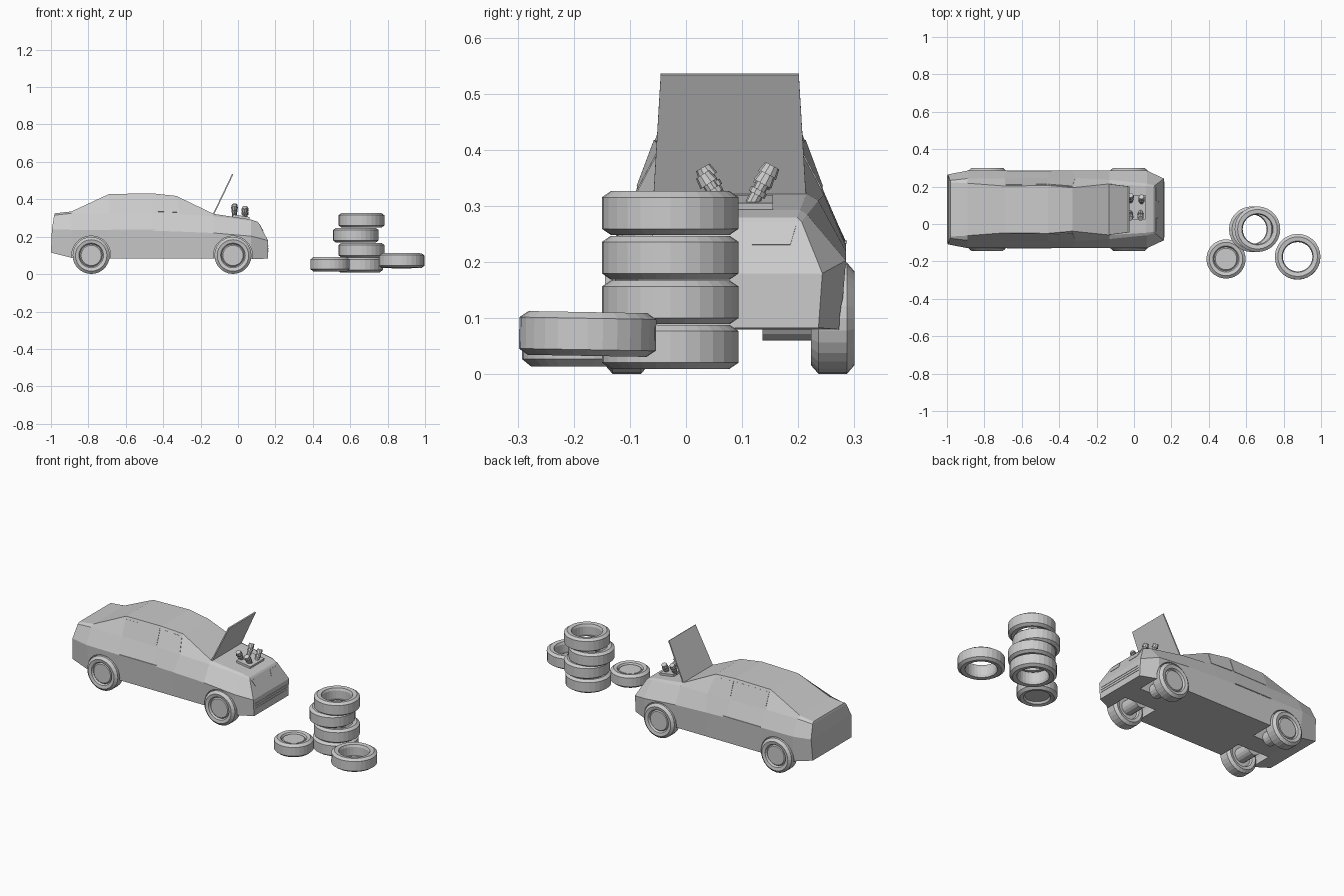
import bpy, bmesh, math
from mathutils import Vector

if "Cube" in bpy.data.objects:
    bpy.data.objects.remove(bpy.data.objects["Cube"], do_unlink=True)

CY = 0.078            # centre line of the car
WHEEL_X = (-0.785, -0.027)

grey = bpy.data.materials.new("plain grey")
grey.use_nodes = True
grey.diffuse_color = (0.6, 0.6, 0.6, 1)
grey.node_tree.nodes["Principled BSDF"].inputs["Base Color"].default_value = (0.6, 0.6, 0.6, 1)


def finish(name, bm, loc=(0, 0, 0), rot=(0, 0, 0)):
    bmesh.ops.remove_doubles(bm, verts=bm.verts, dist=1e-5)
    bmesh.ops.recalc_face_normals(bm, faces=bm.faces)
    mesh = bpy.data.meshes.new(name)
    bm.to_mesh(mesh)
    bm.free()
    mesh.materials.append(grey)
    ob = bpy.data.objects.new(name, mesh)
    ob.location, ob.rotation_euler = loc, rot
    bpy.context.collection.objects.link(ob)
    return ob


def lathe(name, profile, loc, rot=(0, 0, 0), n=28, closed=False):
    bm = bmesh.new()
    rings = [[bm.verts.new((r * math.cos(math.tau * i / n), r * math.sin(math.tau * i / n), z))
              for i in range(n)] for r, z in profile]
    pairs = list(zip(rings, rings[1:]))
    if closed:
        pairs.append((rings[-1], rings[0]))
    for a, b in pairs:
        for i in range(n):
            j = (i + 1) % n
            bm.faces.new((a[i], a[j], b[j], b[i]))
    bmesh.ops.dissolve_degenerate(bm, dist=1e-6, edges=bm.edges)
    return finish(name, bm, loc, rot)


def rod(name, a, b, radius, n=10, radius2=None):
    a, b = Vector(a), Vector(b)
    bm = bmesh.new()
    bmesh.ops.create_cone(bm, cap_ends=True, segments=n, radius1=radius,
                          radius2=radius2 or radius, depth=(b - a).length)
    ob = finish(name, bm, (a + b) / 2)
    ob.rotation_euler = (b - a).to_track_quat('Z', 'Y').to_euler()
    return ob


def box(name, loc, size, rot=(0, 0, 0)):
    bm = bmesh.new()
    bmesh.ops.create_cube(bm, size=1)
    bmesh.ops.scale(bm, vec=size, verts=bm.verts)
    return finish(name, bm, loc, rot)


def plate(name, corners, thick=0.004):
    bm = bmesh.new()
    bm.faces.new([bm.verts.new(c) for c in corners])
    ob = finish(name, bm)
    mod = ob.modifiers.new("thickness", 'SOLIDIFY')
    mod.thickness, mod.offset = thick, 0
    return ob


# Body: each station lists (x, half width, z) for sill, crease, belt and top edge
stations = [
    [(-1.0, .178, .115), (-.995, .187, .24), (-.983, .155, .315), (-.98, .145, .325)],
    [(-.88, .195, .085), (-.89, .207, .237), (-.89, .165, .325), (-.89, .14, .335)],
    [(-.69, .197, .083), (-.69, .207, .235), (-.69, .166, .325), (-.69, .125, .428)],
    [(-.46, .197, .083), (-.46, .207, .232), (-.46, .168, .325), (-.46, .128, .432)],
    [(-.33, .197, .083), (-.33, .207, .228), (-.31, .168, .32), (-.33, .116, .418)],
    [(-.13, .197, .083), (-.13, .207, .22), (-.13, .158, .31), (-.13, .137, .322)],
    [(.07, .197, .08), (.07, .207, .203), (.07, .138, .285), (.065, .125, .293)],
    [(.16, .158, .083), (.16, .165, .18), (.112, .128, .272), (.105, .12, .28)],
]
bm = bmesh.new()
left, right = [[[bm.verts.new((x, CY + s * w, z)) for x, w, z in st] for st in stations]
               for s in (1, -1)]
for side in (left, right):
    for a, b in zip(side, side[1:]):
        for k in range(3):
            bm.faces.new((a[k], a[k + 1], b[k + 1], b[k]))
for i in range(len(stations) - 1):
    for k in (0, 3):
        bm.faces.new((left[i][k], left[i + 1][k], right[i + 1][k], right[i][k]))
for i in (0, -1):
    for k in range(3):
        bm.faces.new((left[i][k], left[i][k + 1], right[i][k + 1], right[i][k]))
body = finish("car_body", bm)

# Wheel wells
for x in WHEEL_X:
    for s in (1, -1):
        cutter = rod("wheel_well_cutter", (x, CY + s * .06, .1), (x, CY + s * .3, .1), .104, 28)
        mod = body.modifiers.new("wheel_well", 'BOOLEAN')
        mod.operation, mod.object = 'DIFFERENCE', cutter
        cutter.hide_render = True
        cutter.hide_viewport = True
        cutter.display_type = 'WIRE'

# Wheels and axles
wheel_profile = [(0, .068), (.054, .068), (.06, .062), (.066, .073), (.084, .077), (.099, .064),
                 (.099, .013), (.084, 0), (.066, .004), (.06, .015), (0, .015)]
for x, end in zip(WHEEL_X, ("rear", "front")):
    for s, side in ((1, "left"), (-1, "right")):
        lathe(f"{end}_{side}_wheel", wheel_profile, (x, CY + s * .145, .1),
              (-s * math.pi / 2, 0, 0))
        rod(f"{end}_{side}_axle", (x, CY + s * .058, .1), (x, CY + s * .165, .1), .04, 16)

# Side windows lie just over the slanted cabin sides
def between(a, b, t):
    return Vector(a).lerp(Vector(b), t)

for s, side in ((1, "left"), (-1, "right")):
    for i, label in ((2, "rear"), (3, "front")):
        a, b = stations[i], stations[i + 1]
        corners = [between(a[2], a[3], .08), between(b[2], b[3], .08),
                   between(b[2], b[3], .88), between(a[2], a[3], .88)]
        mid = sum(corners, Vector()) / 4
        corners = [mid + (c - mid) * .96 for c in corners]
        plate(f"{label}_{side}_window", [(c.x, CY + s * c.y, c.z) for c in corners])
    box(f"{side}_side_trim", (-.56, CY + s * .207, .236), (.24, .004, .005))
    # Headlight on the sloping nose
    low, high = Vector((.16, 0, .18)), Vector((.112, 0, .272))
    p, q = low.lerp(high, .55), low.lerp(high, .92)
    plate(f"{side}_headlight", [(p.x, CY + s * .04, p.z), (p.x, CY + s * .108, p.z),
                                (q.x, CY + s * .118, q.z), (q.x, CY + s * .05, q.z)])

# Grille bars
for z in (.122, .136, .15):
    box("grille_bar", (.16, CY, z), (.004, .3, .006))

# Raised hood
plate("open_hood", [(-.132, CY - .136, .318), (-.132, CY + .136, .318),
                    (-.028, CY + .123, .535), (-.028, CY - .123, .535)], .007)

# Engine: block with two tilted banks of cylinders
box("engine_block", (.015, CY + .012, .295), (.09, .13, .035), (0, math.radians(9), 0))
for x, y, z in ((-.02, .034, .362), (.035, .034, .35), (-.018, .15, .365), (.04, .142, .35)):
    head = Vector((x, y, z))
    base = Vector((x, .092 + (.015 if y > .1 else -.015), .285))
    d = (head - base).normalized()
    rod("engine_cylinder", base, head, .012)
    rod("engine_cylinder_collar", head - d * .034, head - d * .024, .016)
    rod("engine_cylinder_cap", head - d * .012, head + d * .008, .018, radius2=.014)

# Loose tyres: a stack of four and one leaning flat
tyre_profile = [(.079, .016), (.084, .003), (.106, 0), (.122, .011), (.122, .067),
                (.106, .078), (.084, .075), (.079, .062)]
for i, x in enumerate((.652, .66, .63, .66)):
    lathe("stacked_tyre", tyre_profile, (x, -.028, .01 + i * .0795), closed=True)
lathe("loose_tyre", tyre_profile, (.875, -.176, .033), (math.radians(-1), 0, 0), closed=True)

# Spare wheel on the ground
spare = lathe("spare_wheel", wheel_profile, (.492, -.187, .014))
spare.scale = (1.06, 1.06, 1)
